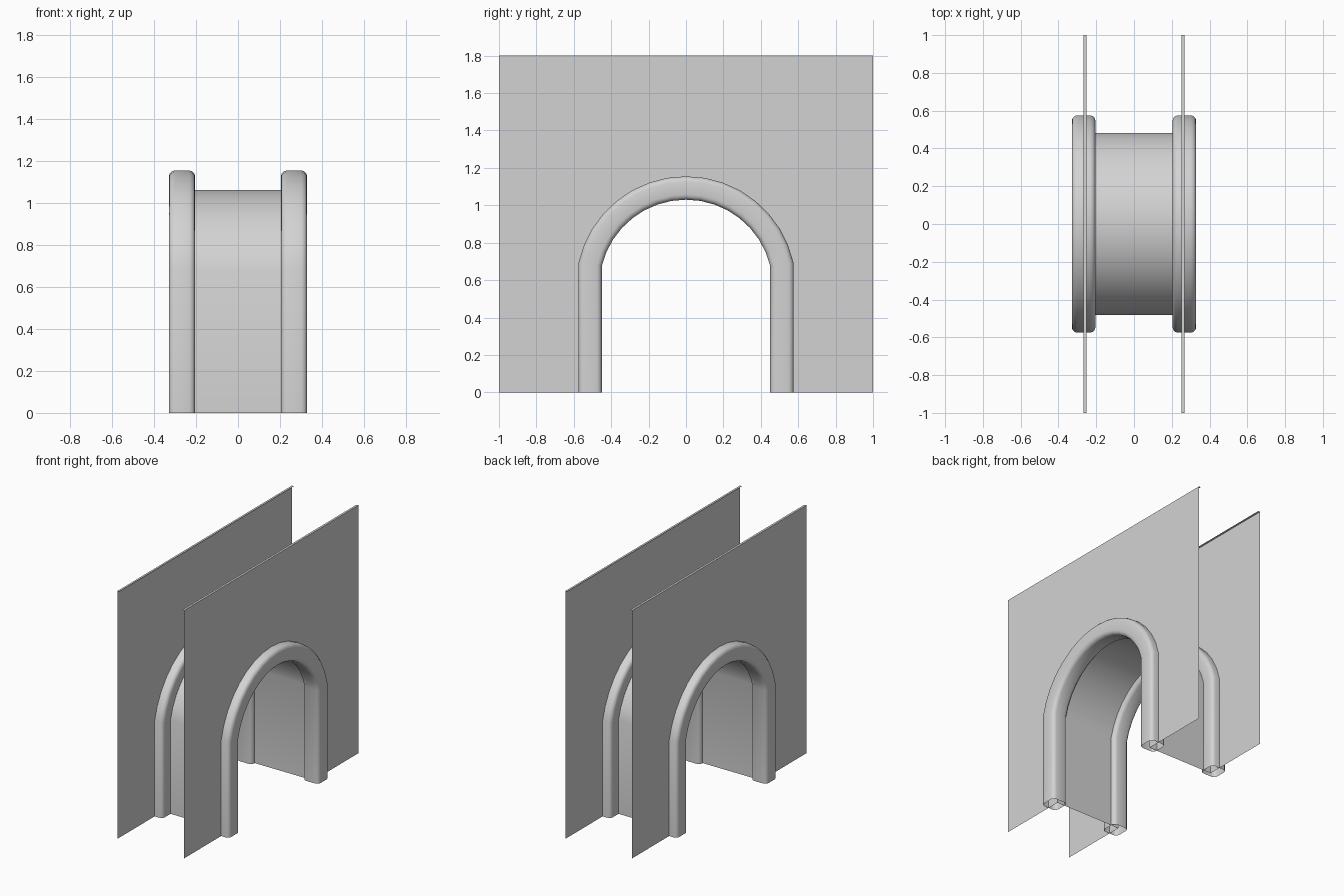
import bpy
import bmesh
import math

# Remove the default object
cube = bpy.data.objects.get("Cube")
if cube:
    bpy.data.objects.remove(cube, do_unlink=True)

HALF_SPAN = 0.5125    # centre line of the rim at the posts
ARC_RADIUS = 0.526
ARC_CENTRE = 0.5665
ARC_STEPS = 16
SHEET_X = 0.267       # position of the wall sheets
LINING = -0.03        # offset of the tunnel lining from the rim centre line

# One plain grey for everything
grey = bpy.data.materials.new("plain grey")
grey.use_nodes = True
colour = (0.65, 0.65, 0.65, 1)
grey.diffuse_color = colour
grey.node_tree.nodes["Principled BSDF"].inputs["Base Color"].default_value = colour


def arch(offset):
    """Arch line in (y, z), moved outward from the rim centre line by offset."""
    side, radius = HALF_SPAN + offset, ARC_RADIUS + offset
    start = math.acos(side / radius)
    points = [(side, 0)]
    for i in range(ARC_STEPS + 1):
        a = start + (math.pi - 2 * start) * i / ARC_STEPS
        points.append((radius * math.cos(a), ARC_CENTRE + radius * math.sin(a)))
    return points + [(-side, 0)]


def rounded_square(half, corner, steps):
    """Closed section with rounded corners, as (x, offset) pairs."""
    section = []
    for q in range(4):
        mid = math.pi / 4 + q * math.pi / 2
        cx = math.copysign(half - corner, math.cos(mid))
        cy = math.copysign(half - corner, math.sin(mid))
        for i in range(steps + 1):
            a = (q + i / steps) * math.pi / 2
            section.append((cx + corner * math.cos(a), cy + corner * math.sin(a)))
    return section


def finish(name, bm, smooth=True):
    mesh = bpy.data.meshes.new(name)
    bm.to_mesh(mesh)
    bm.free()
    mesh.materials.append(grey)
    obj = bpy.data.objects.new(name, mesh)
    bpy.context.collection.objects.link(obj)
    if smooth:
        bpy.ops.object.select_all(action="DESELECT")
        obj.select_set(True)
        bpy.context.view_layer.objects.active = obj
        bpy.ops.object.shade_smooth_by_angle(angle=math.radians(40))
    return obj


def sweep(name, section, closed):
    """Carry a section of (x, offset) pairs along the arch."""
    bm = bmesh.new()
    rows = [[bm.verts.new((x, y, z)) for y, z in arch(d)] for x, d in section]
    pairs = list(zip(rows, rows[1:]))
    if closed:
        pairs.append((rows[-1], rows[0]))
    for a, b in pairs:
        for i in range(len(a) - 1):
            bm.faces.new((a[i], a[i + 1], b[i + 1], b[i]))
    if closed:
        # Cap the ends only while the normals are turned outward
        caps = [bm.faces.new([row[k] for row in rows]) for k in (0, -1)]
        bmesh.ops.recalc_face_normals(bm, faces=bm.faces)
        bmesh.ops.delete(bm, geom=caps, context="FACES_ONLY")
    return finish(name, bm)


# Rounded rims and flat wall sheets, one pair for each side
for label, s in (("left", 1), ("right", -1)):
    section = [(s * SHEET_X + x, d) for x, d in rounded_square(0.0625, 0.028, 3)]
    sweep(label + "_arch_rim", section, True)

    bm = bmesh.new()
    outline = arch(LINING) + [(-1, 0), (-1, 1.8), (1, 1.8), (1, 0)]
    verts = [bm.verts.new((s * SHEET_X, y, z)) for y, z in outline]
    wall = bm.faces.new(verts)
    wall.normal_update()
    if wall.normal.x * s < 0:
        wall.normal_flip()
    # Narrow ledge turned inward along the top
    inner = [bm.verts.new((s * (SHEET_X - 0.016), y, 1.8)) for y in (1, -1)]
    ledge = bm.faces.new((verts[-3], verts[-2], inner[0], inner[1]))
    ledge.normal_update()
    if ledge.normal.z < 0:
        ledge.normal_flip()
    bmesh.ops.triangulate(bm, faces=[wall])
    finish(label + "_wall", bm, smooth=False)

# Thin tunnel lining joining the two openings
sweep("tunnel_lining", [(SHEET_X, LINING), (-SHEET_X, LINING)], False)
